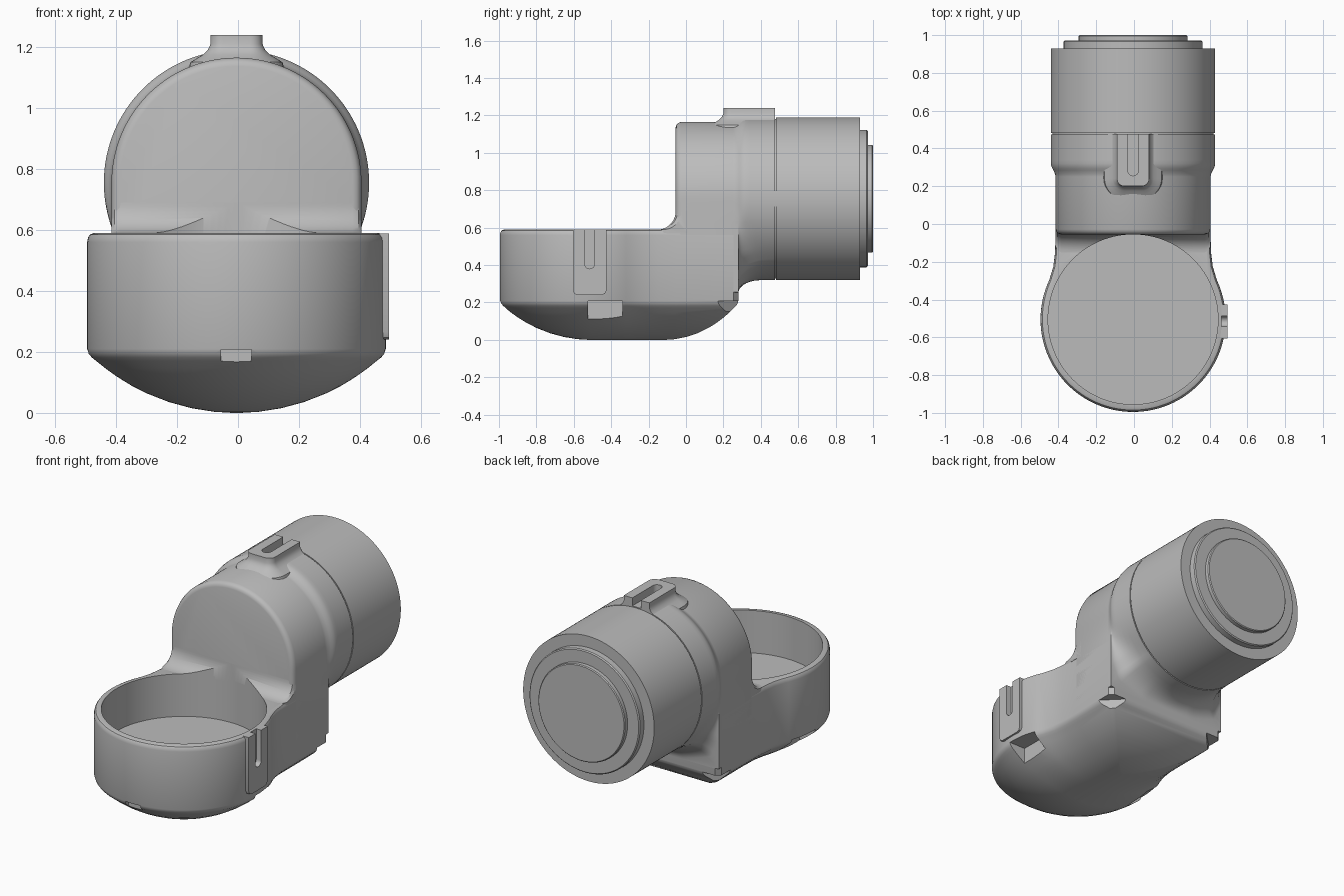
import bpy, bmesh, math
from math import sin, cos, pi, sqrt, radians

cube = bpy.data.objects.get("Cube")
if cube:
    bpy.data.objects.remove(cube, do_unlink=True)

grey = bpy.data.materials.new("plain grey")
grey.use_nodes = True
COLOUR = (0.5, 0.5, 0.5, 1)
grey.diffuse_color = COLOUR
grey.node_tree.nodes["Principled BSDF"].inputs["Base Color"].default_value = COLOUR

CX = -0.005          # the body sits slightly off centre because of the side lug
CUP_Y, CUP_R, HOLE_R = -0.505, 0.49, 0.45
HALF_W, AXIS_Z, BARREL_R = 0.41, 0.755, 0.435
BACK_Y, SPINE_END = 0.28, -0.12


def loft(name, rings):
    """Skin a list of equal closed rings and cap both ends."""
    bm = bmesh.new()
    loops = [[bm.verts.new((x + CX, y, z)) for x, y, z in r] for r in rings]
    n = len(loops[0])
    for a, b in zip(loops, loops[1:]):
        for i in range(n):
            j = (i + 1) % n
            bm.faces.new((a[i], a[j], b[j], b[i]))
    bm.faces.new(loops[0])
    bm.faces.new(loops[-1])
    bmesh.ops.recalc_face_normals(bm, faces=bm.faces)
    mesh = bpy.data.meshes.new(name)
    bm.to_mesh(mesh)
    bm.free()
    mesh.materials.append(grey)
    ob = bpy.data.objects.new(name, mesh)
    bpy.context.collection.objects.link(ob)
    return ob


def upright(name, outline, z0, z1):
    return loft(name, [[(x, y, z) for x, y in outline] for z in (z0, z1)])


def rect(x0, x1, y0, y1):
    return [(x0, y0), (x1, y0), (x1, y1), (x0, y1)]


def activate(ob):
    bpy.ops.object.select_all(action='DESELECT')
    ob.select_set(True)
    bpy.context.view_layer.objects.active = ob


def cut(ob, cutters):
    activate(ob)
    for c in cutters:
        c.hide_render = True
        mod = ob.modifiers.new("cut", 'BOOLEAN')
        mod.operation, mod.solver, mod.object = 'DIFFERENCE', 'EXACT', c
        bpy.ops.object.modifier_apply(modifier=mod.name)


# Lower body: round cup flowing into a straight neck, domed underneath
half = [(CUP_R * cos(a), CUP_Y + CUP_R * sin(a))
        for a in [radians(-90 + 115 * i / 40) for i in range(41)]]
half += [(0.422, -0.225), (0.413, -0.15), (HALF_W, -0.05),
         (HALF_W, BACK_Y - 0.025), (HALF_W - 0.025, BACK_Y)]
outline = half + [(-x, y) for x, y in reversed(half[1:])]


def body_ring(s, z):
    ring = []
    for x, y in outline:
        spine = min(max(y, CUP_Y), SPINE_END)
        ring.append((x * s, spine + (y - spine) * s, z))
    return ring


dome = [body_ring(s, 0.707 - sqrt(0.5 - (CUP_R * s) ** 2))
        for s in (0.03, 0.15, 0.3, 0.45, 0.6, 0.7, 0.8, 0.88, 0.94)]
walls = [body_ring(s, z) for s, z in
         ((0.97, 0.182), (0.99, 0.194), (1, 0.21), (1, 0.56),
          (0.994, 0.575), (0.98, 0.585), (0.955, 0.59))]
body = loft("lower_body", dome + walls)

# Concave blend from the cup rim up to the head front
arc = [(-0.15 + 0.095 * sin(a), 0.69 - 0.1 * cos(a))
       for a in [pi / 2 * i / 12 for i in range(13)]]
profile = [(-0.15, 0.57)] + arc + [(-0.02, 0.69), (-0.02, 0.57)]
blend = loft("rim_blend", [[(x, y + shift, z) for y, z in profile] for x, shift in
             ((-HALF_W, 0.03), (-0.4, 0.01), (-0.38, 0),
              (0.38, 0), (0.4, 0.01), (HALF_W, 0.03))])

# Head: arched block that morphs into the round collar
N = 128


def head_ring(y, inset=0.0, filleted=False):
    ring = []
    for i in range(N):
        c, s = cos(2 * pi * i / N), sin(2 * pi * i / N)
        r = HALF_W
        if s < 0:
            r = min(HALF_W / max(abs(c), 1e-6), (AXIS_Z - 0.25) / -s)
        e = r - BARREL_R
        if e < 0:
            u = min(max((y - 0.25) / 0.07, 0), 1)
            e *= 1 - u * u * (3 - 2 * u)
        elif filleted:
            u = min((y - BACK_Y) / (0.09 + 0.45 * e), 1)
            e = min(e, 0.06 + 0.4 * e) * (1 - sqrt(1 - (1 - u) ** 2))
        r = BARREL_R + e - inset
        ring.append((r * c, y, AXIS_Z + r * s))
    return ring


rings = [head_ring(y, d) for y, d in
         ((-0.055, 0.028), (-0.051, 0.015), (-0.043, 0.006), (-0.028, 0),
          (0.25, 0), (0.265, 0), (BACK_Y, 0))]
rings += [head_ring(BACK_Y + d, 0, True) for d in
          (0.001, 0.006, 0.014, 0.025, 0.04, 0.06, 0.09, 0.13, 0.195)]
head = loft("head_and_collar", rings)

# Barrel with a seam groove and two stepped end discs
steps = ((0.47, 0.427), (0.482, 0.427), (0.482, BARREL_R), (0.93, BARREL_R),
         (0.93, 0.367), (0.966, 0.367), (0.972, 0.361), (0.972, 0.288),
         (0.995, 0.288), (1.0, 0.283))
barrel = loft("barrel", [[(r * cos(2 * pi * i / N), y, AXIS_Z + r * sin(2 * pi * i / N))
                          for i in range(N)] for y, r in steps])


# Top lug: rounded in front, flared into the head
def lug_outline(grow):
    w, front, r = 0.085 + grow, 0.2 - grow, 0.04 + grow
    right = [(w - r + r * sin(a), front + r - r * cos(a))
             for a in [pi / 2 * i / 8 for i in range(9)]] + [(w, 0.476)]
    return right + [(-x, y) for x, y in reversed(right)]


top_lug = loft("top_lug", [[(x, y, z) for x, y in lug_outline(g)] for z, g in
               ((1.1, 0.08), (1.15, 0.066), (1.163, 0.045), (1.175, 0.025),
                (1.19, 0.009), (1.21, 0), (1.24, 0))])
slot = [(0.028 * cos(a), 0.283 + 0.028 * sin(a))
        for a in [pi + pi * i / 12 for i in range(13)]] + [(0.028, 0.6), (-0.028, 0.6)]
top_slot = upright("top_slot_cutter", slot, 1.192, 1.4)

# Side lug: plate with softened lower corners
lug = [(-0.605, 0.589), (-0.605, 0.265), (-0.597, 0.247), (-0.58, 0.24),
       (-0.45, 0.24), (-0.433, 0.247), (-0.425, 0.265), (-0.425, 0.589)]
side_lug = loft("side_lug", [[(x, y, z) for y, z in lug] for x in (0.458, 0.5)])
side_slot = loft("side_slot_cutter", [[(x, -0.515 + 0.027 * cos(a), 0.407 + 0.027 * sin(a))
                 for a in [pi + pi * i / 12 for i in range(13)]]
                 + [(x, -0.488, 0.7), (x, -0.542, 0.7)] for x in (0.468, 0.6)])

# Cutters: cup hollow and the pockets around the lower edge
hollow = upright("hollow_cutter", [(HOLE_R * cos(2 * pi * i / N),
                 CUP_Y + HOLE_R * sin(2 * pi * i / N)) for i in range(N)], 0.335, 0.9)
pockets = [upright("front_pocket_cutter", rect(-0.05, 0.05, -1.2, -0.962), -0.1, 0.208)]
for side in (-1, 1):
    pockets.append(upright("side_pocket_cutter",
                   [(side * x, y) for x, y in rect(0.38, 0.7, -0.525, -0.34)], -0.1, 0.208))
    corner = [(HALF_W + 0.05, 0.12), (HALF_W + 0.05, 0.4), (0.25, 0.4), (0.25, 0.33)]
    pockets.append(upright("corner_pocket_cutter",
                   [(side * x, y) for x, y in corner], -0.1, 0.208))

cut(body, [hollow, side_slot] + pockets)
cut(blend, [hollow])
cut(side_lug, [side_slot])
cut(top_lug, [top_slot])
for c in [hollow, side_slot, top_slot] + pockets:
    bpy.data.objects.remove(c, do_unlink=True)

for ob in (body, blend, head, barrel, top_lug, side_lug):
    activate(ob)
    bpy.ops.object.shade_smooth_by_angle(angle=radians(30))
